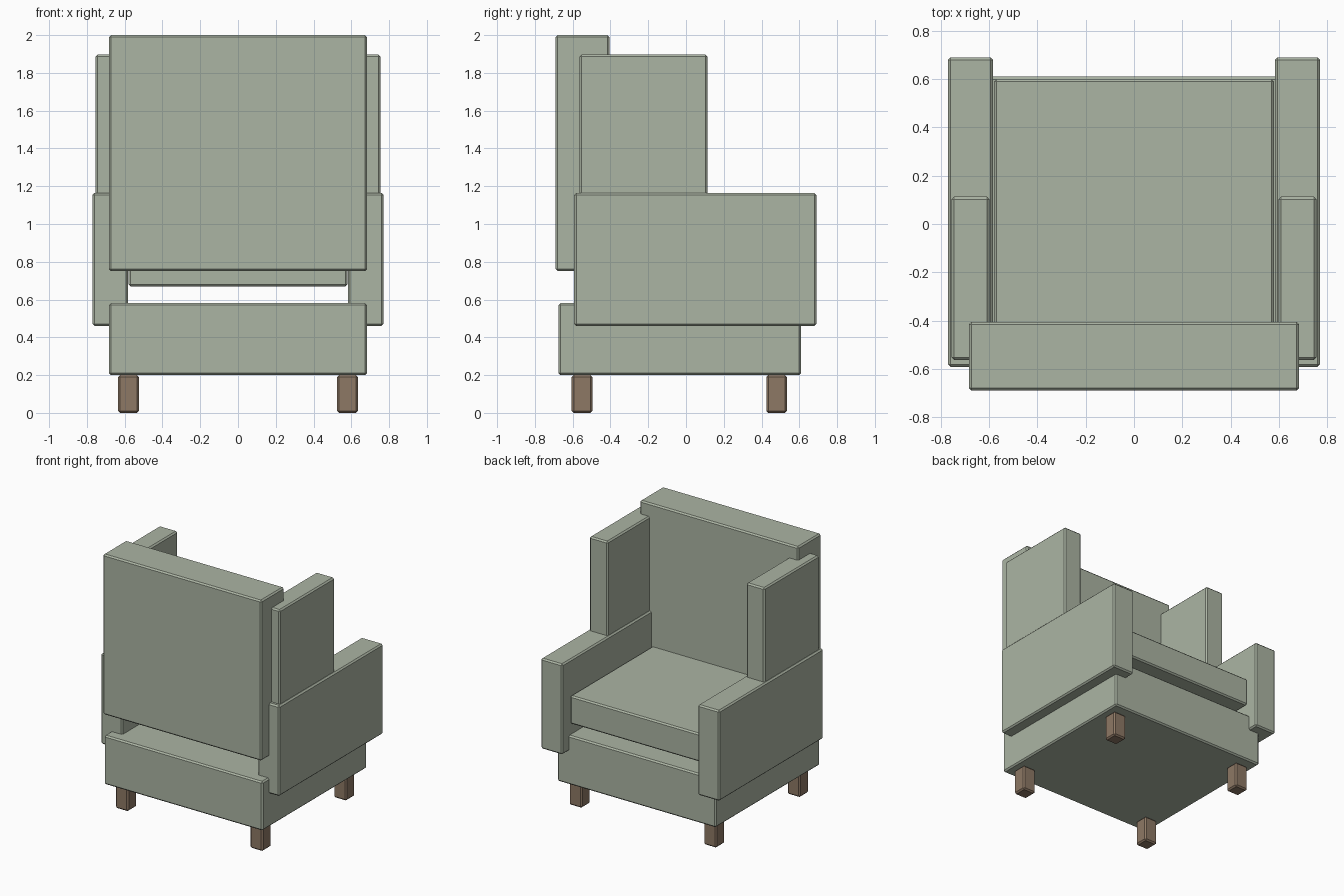
import bpy

if "Cube" in bpy.data.objects:
    bpy.data.objects.remove(bpy.data.objects["Cube"])


def material(name, color):
    mat = bpy.data.materials.new(name)
    mat.diffuse_color = color
    mat.use_nodes = True
    mat.node_tree.nodes["Principled BSDF"].inputs["Base Color"].default_value = mat.diffuse_color
    return mat


fabric = material("sage_fabric", (0.41, 0.46, 0.37, 1))
wood = material("brown_wood", (0.27, 0.19, 0.13, 1))


def box(name, x, y, z, mat, bevel=0.011):
    """Chamfered box from (min, max) ranges."""
    ranges = (x, y, z)
    bpy.ops.mesh.primitive_cube_add(size=1, location=[(a + b) / 2 for a, b in ranges])
    ob = bpy.context.object
    ob.name = name
    ob.scale = [b - a for a, b in ranges]
    bpy.ops.object.transform_apply(location=False, rotation=False, scale=True)
    mod = ob.modifiers.new("chamfer", 'BEVEL')
    mod.width = bevel
    mod.segments = 1
    ob.data.materials.append(mat)
    return ob


def pair(name, x, y, z, mat):
    """Box on the right plus its mirror on the left."""
    box(name + "_right", x, y, z, mat)
    box(name + "_left", (-x[1], -x[0]), y, z, mat)


# Upholstered body
box("base", (-0.683, 0.683), (-0.675, 0.61), (0.2, 0.582), fabric)
box("seat_cushion", (-0.58, 0.58), (-0.45, 0.60), (0.67, 0.89), fabric)
box("backrest", (-0.683, 0.683), (-0.69, -0.405), (0.75, 2.0), fabric)

# Arms and the wings standing on them
pair("arm", (0.583, 0.77), (-0.592, 0.69), (0.46, 1.165), fabric)
pair("wing", (0.597, 0.755), (-0.563, 0.113), (1.1, 1.897), fabric)

# Legs
pair("back_leg", (0.525, 0.635), (-0.605, -0.495), (0.0, 0.2), wood)
pair("front_leg", (0.525, 0.635), (0.425, 0.535), (0.0, 0.2), wood)
